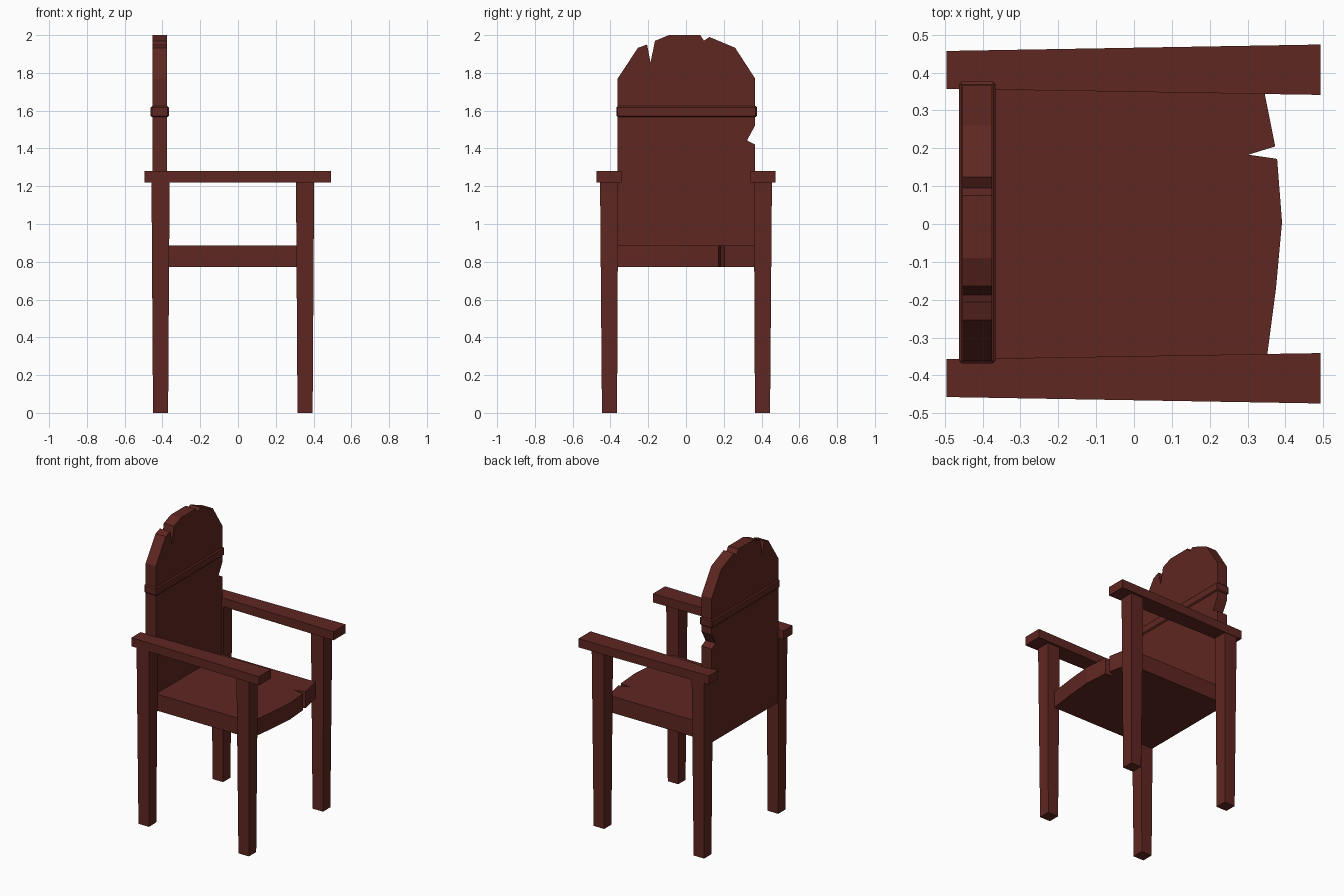
import bpy, bmesh
from mathutils import Vector

if "Cube" in bpy.data.objects:
    bpy.data.objects.remove(bpy.data.objects["Cube"])

wood = bpy.data.materials.new("red_wood")
wood.diffuse_color = (0.115, 0.02, 0.0155, 1)
wood.use_nodes = True
wood.node_tree.nodes["Principled BSDF"].inputs["Base Color"].default_value = wood.diffuse_color


def prism(name, bottom, top):
    """Solid between two matching outlines of 3D points."""
    bm = bmesh.new()
    a = [bm.verts.new(p) for p in bottom]
    b = [bm.verts.new(p) for p in top]
    bm.faces.new(a)
    bm.faces.new(b)
    n = len(a)
    for i in range(n):
        j = (i + 1) % n
        bm.faces.new((a[i], a[j], b[j], b[i]))
    bmesh.ops.recalc_face_normals(bm, faces=bm.faces)
    mesh = bpy.data.meshes.new(name)
    bm.to_mesh(mesh)
    bm.free()
    mesh.materials.append(wood)
    obj = bpy.data.objects.new(name, mesh)
    bpy.context.collection.objects.link(obj)
    return obj


def rect(cx, cy, half, z):
    return [(cx + sx * half, cy + sy * half, z)
            for sx, sy in ((-1, -1), (1, -1), (1, 1), (-1, 1))]


def mirror_y(obj):
    obj.modifiers.new("mirror", 'MIRROR').use_axis = (False, True, False)


# Legs, wider at the top
for name, x in (("back_legs", -0.41), ("front_legs", 0.355)):
    mirror_y(prism(name, rect(x, 0.405, 0.04, 0), rect(x, 0.407, 0.048, 1.22)))

# Armrests, wider at the front
arm = [(-0.495, 0.357), (0.492, 0.341), (0.492, 0.474), (-0.495, 0.457)]
mirror_y(prism("armrests", [(x, y, 1.22) for x, y in arm],
               [(x, y, 1.28) for x, y in arm]))

# Seat with a bowed, chipped front edge
seat = [(-0.452, -0.36), (0.35, -0.36), (0.375, -0.17), (0.391, 0.005),
        (0.378, 0.172), (0.302, 0.183), (0.373, 0.205), (0.342, 0.36),
        (-0.452, 0.36)]
prism("seat", [(x, y, 0.772) for x, y in seat], [(x, y, 0.886) for x, y in seat])

# Arched backrest with chips in its outline
back = [(-0.362, 0.886), (-0.362, 1.77), (-0.254, 1.933), (-0.206, 1.95),
        (-0.188, 1.854), (-0.164, 1.97), (-0.09, 2.0), (0.075, 2.0),
        (0.095, 1.97), (0.124, 1.99), (0.26, 1.933), (0.366, 1.77),
        (0.366, 1.522), (0.323, 1.443), (0.366, 1.42), (0.366, 0.886)]
prism("backrest", [(-0.453, y, z) for y, z in back],
      [(-0.375, y, z) for y, z in back])

# Band around the backrest, with softened edges
ring = [(-0.462, -0.369), (-0.366, -0.369), (-0.366, 0.376), (-0.462, 0.376)]
band = prism("back_band", [(x, y, 1.566) for x, y in ring],
             [(x, y, 1.624) for x, y in ring])
bevel = band.modifiers.new("bevel", 'BEVEL')
bevel.width = 0.007
bevel.segments = 1
